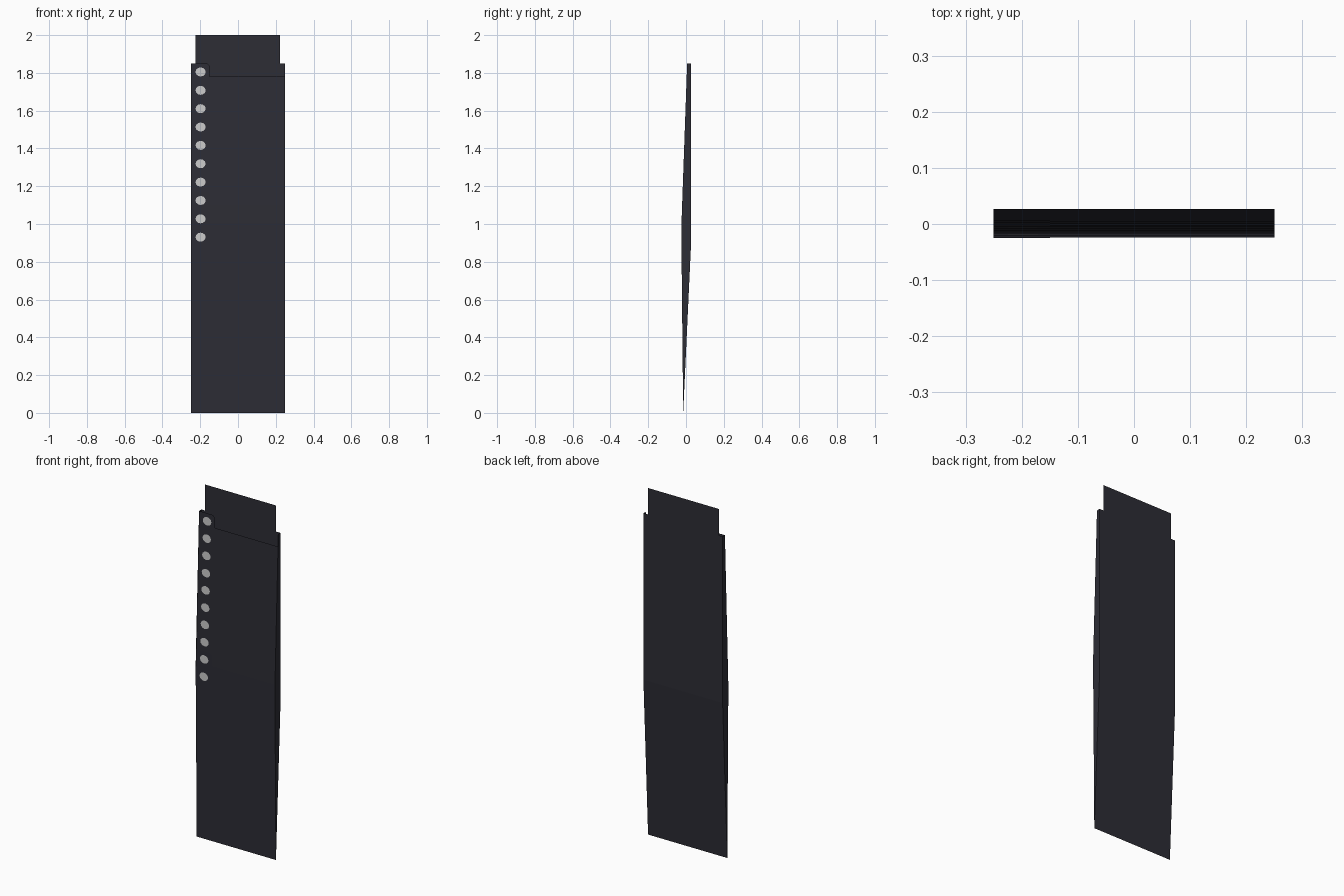
import bpy, math

if "Cube" in bpy.data.objects:
    bpy.data.objects.remove(bpy.data.objects["Cube"])

def material(name, rgb):
    m = bpy.data.materials.new(name)
    m.diffuse_color = (*rgb, 1)
    m.use_nodes = True
    m.node_tree.nodes["Principled BSDF"].inputs["Base Color"].default_value = m.diffuse_color
    return m

DARK = material("charcoal", (0.026, 0.026, 0.036))
PALE = material("pale grey", (0.6, 0.6, 0.6))

def mesh(name, verts, faces, mat):
    me = bpy.data.meshes.new(name)
    me.from_pydata(verts, [], faces)
    me.materials.append(mat)
    ob = bpy.data.objects.new(name, me)
    bpy.context.collection.objects.link(ob)
    return ob

W, H, FOOT_Y, BACK_Y = 0.25, 1.85, -0.015, 0.027
N, STEP = 10, 0.0972

# Back panel: upright, folding forward to the bottom edge
prof = [(BACK_Y, H), (BACK_Y, 0.9), (FOOT_Y, 0)]
verts = [(x, y, z) for y, z in prof for x in (-W, W)]
mesh("back_panel", verts, [(0, 1, 3, 2), (2, 3, 5, 4)], DARK)

# Side gussets
side = prof + [(-0.025, H - 9 * STEP), (0.006, H)]
for name, x in (("left_gusset", -W), ("right_gusset", W)):
    vs = [(x, y, z) for y, z in side]
    order = tuple(range(5)) if x < 0 else tuple(reversed(range(5)))
    mesh(name, vs, [order], DARK)

# Tall insert sheet rising out of the pocket
mesh("insert_sheet", [(-0.225, 0.025, 0.92), (0.222, 0.025, 0.92),
                      (0.222, 0.025, 2), (-0.225, 0.025, 2)], [(0, 1, 2, 3)], DARK)

# Ten stepped pocket cards with a tab on the left, each with a round dot
for i in range(N):
    top = H - i * STEP
    y_top = 0.006 - i * 0.00344

    def on_card(x, z, off=0.0):
        return (x, FOOT_Y + (y_top - FOOT_Y) * z / top - off, z)

    dip = top - 0.07
    outline = [(-W, 0), (W, 0), (W, dip), (-0.15, dip),
               (-0.15, top - 0.012), (-0.162, top), (-W, top)]
    mesh(f"pocket_card_{i + 1}", [on_card(x, z) for x, z in outline],
         [tuple(range(len(outline)))], DARK)

    sides = 12
    ring = [(-0.198 + 0.027 * math.cos(a), top - 0.045 + 0.024 * math.sin(a))
            for a in (2 * math.pi * k / sides for k in range(sides))]
    mesh(f"dot_{i + 1}", [on_card(x, z, 0.0012) for x, z in ring],
         [tuple(range(sides))], PALE)
